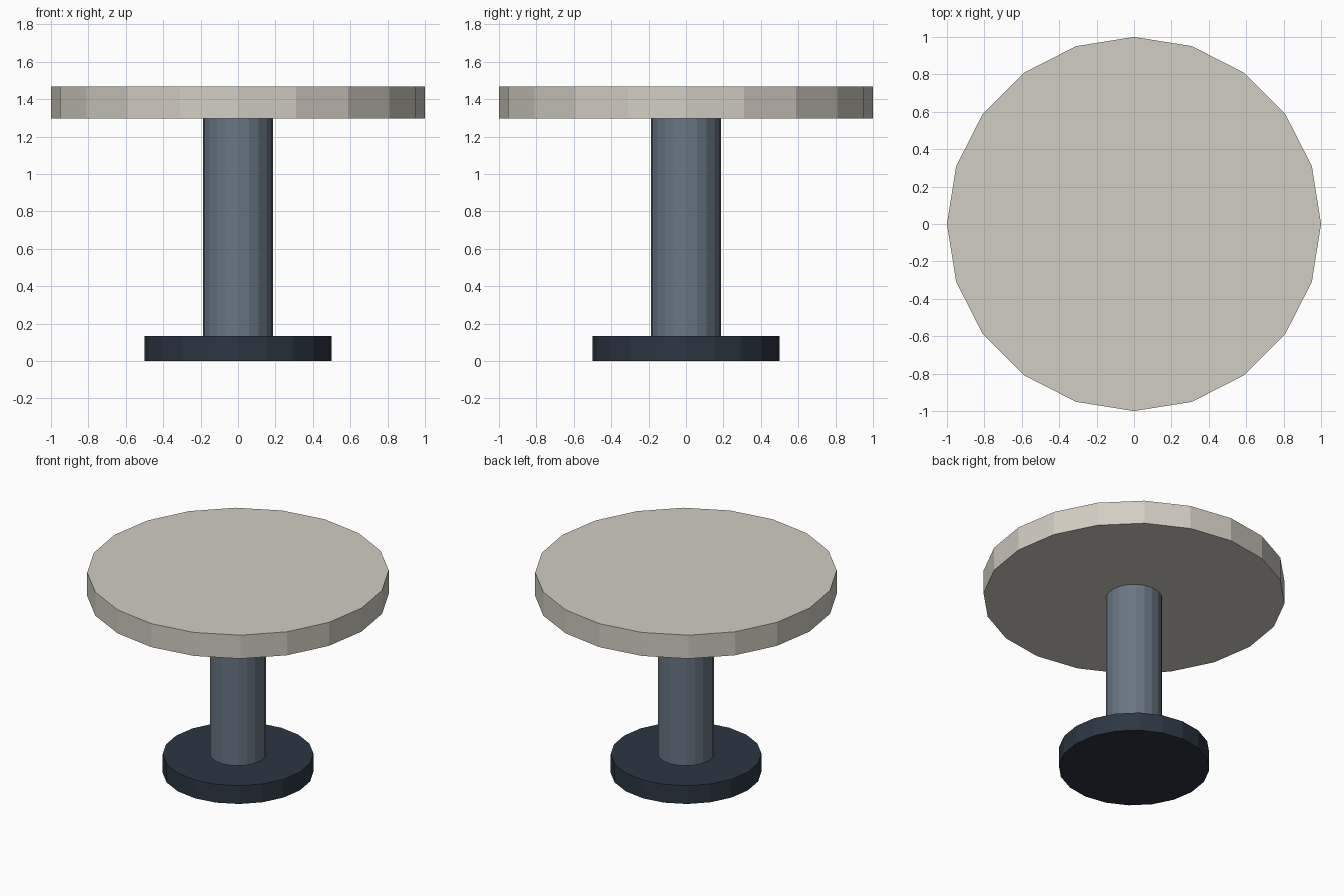
import bpy

if "Cube" in bpy.data.objects:
    bpy.data.objects.remove(bpy.data.objects["Cube"])

SIDES = 20


def material(name, rgb):
    mat = bpy.data.materials.new(name)
    mat.diffuse_color = (*rgb, 1)
    mat.use_nodes = True
    mat.node_tree.nodes["Principled BSDF"].inputs["Base Color"].default_value = mat.diffuse_color
    return mat


def disc(name, radius, z0, z1, mat):
    bpy.ops.mesh.primitive_cylinder_add(
        vertices=SIDES, radius=radius, depth=z1 - z0, location=(0, 0, (z0 + z1) / 2))
    obj = bpy.context.object
    obj.name = name
    obj.data.materials.append(mat)
    return obj


# Floor plate
disc("base", 0.5, 0, 0.134, material("dark_navy", (0.025, 0.037, 0.055)))
# Supporting pillar
disc("column", 0.187, 0.134, 1.296, material("slate", (0.14, 0.18, 0.23)))
# Round top
disc("table_top", 1.0, 1.296, 1.468, material("warm_stone", (0.64, 0.61, 0.54)))
